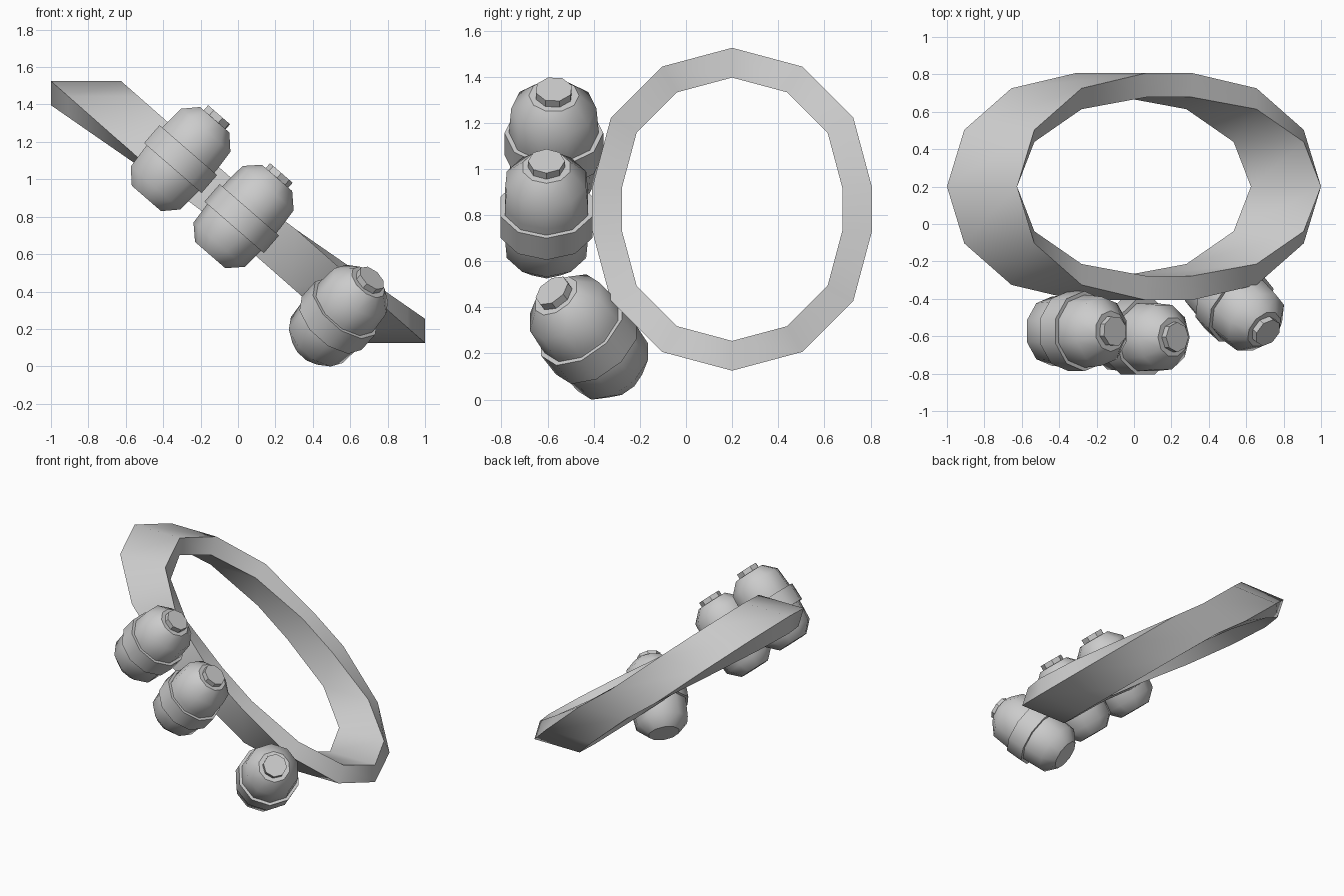
import bpy, bmesh, math
from mathutils import Matrix, Vector

cube = bpy.data.objects.get("Cube")
if cube:
    bpy.data.objects.remove(cube)

grey = bpy.data.materials.new("plain_grey")
grey.use_nodes = True
grey.diffuse_color = (0.6, 0.6, 0.6, 1)
grey.node_tree.nodes["Principled BSDF"].inputs["Base Color"].default_value = (0.6, 0.6, 0.6, 1)


def finish(bm, name, matrix=Matrix()):
    """Turn a bmesh into a smooth-shaded object with sharp edges kept."""
    bmesh.ops.recalc_face_normals(bm, faces=bm.faces)
    mesh = bpy.data.meshes.new(name)
    bm.to_mesh(mesh)
    bm.free()
    mesh.materials.append(grey)
    obj = bpy.data.objects.new(name, mesh)
    bpy.context.collection.objects.link(obj)
    obj.matrix_world = matrix
    bpy.ops.object.select_all(action='DESELECT')
    obj.select_set(True)
    bpy.context.view_layer.objects.active = obj
    bpy.ops.object.shade_smooth_by_angle(angle=math.radians(40))


def skin(bm, rings, closed):
    """Bridge successive vertex rings with quads."""
    count = len(rings[0])
    for i in range(len(rings) if closed else len(rings) - 1):
        a, b = rings[i], rings[(i + 1) % len(rings)]
        for j in range(count):
            k = (j + 1) % count
            bm.faces.new((a[j], a[k], b[k], b[j]))


def make_ring():
    """Slanted stadium-shaped belt with a rectangular section."""
    bm = bmesh.new()
    outer, inner, width = 0.607, 0.478, 0.375
    sections = []
    # upper and lower halves: start angle, left edge centre x, centre z
    for start, cx, cz in ((-90, -0.31, 0.918), (90, -0.065, 0.732)):
        for step in range(7):
            t = math.radians(start + step * 30)
            x = cx - 0.69 * math.cos(t)
            corners = ((x, outer), (x + width, outer), (x + width, inner), (x, inner))
            sections.append([bm.verts.new((px, 0.2 + r * math.sin(t), cz + r * math.cos(t)))
                             for px, r in corners])
    skin(bm, sections, True)
    finish(bm, "belt_ring")


def add_lathe(bm, profile, sides, spin):
    """Capped solid turned from (radius, height) pairs."""
    rings = []
    for r, h in profile:
        rings.append([bm.verts.new((r * math.cos(spin + math.tau * i / sides),
                                    r * math.sin(spin + math.tau * i / sides), h))
                      for i in range(sides)])
    skin(bm, rings, False)
    bm.faces.new(rings[0])
    bm.faces.new(rings[-1])


# Canister profiles along the axis
half = [(0.19, 0.08), (0.181, 0.2), (0.107, 0.273)]
body = [(r, -h) for r, h in reversed(half)] + half
band = [(0.21, -0.062), (0.21, 0.062)]
cap = [(0.08, 0.25), (0.08, 0.308)]


def make_canister(name, centre, axis, spin, size, slide):
    """Body and cap may slide along the axis relative to the band."""
    z = Vector(axis).normalized()
    x = Vector((0, 1, 0)).cross(z).normalized()
    y = z.cross(x)
    matrix = Matrix.Translation(centre) @ Matrix((x, y, z)).transposed().to_4x4() @ Matrix.Scale(size, 4)
    for part, profile, sides, shift in (("body", body, 10, slide), ("band", band, 10, 0),
                                        ("cap", cap, 8, slide)):
        bm = bmesh.new()
        add_lathe(bm, [(r, h + shift) for r, h in profile], sides, math.radians(spin))
        finish(bm, name + "_" + part, matrix)


make_ring()
make_canister("upper_canister", (-0.307, -0.573, 1.108), (0.655, 0, 0.755), 18, 1.02, 0)
make_canister("middle_canister", (0.02, -0.605, 0.79), (0.655, 0, 0.755), 0, 1, 0.015)
make_canister("lower_canister", (0.537, -0.421, 0.271), (0.575, -0.515, 0.645), 0, 1.02, 0)
